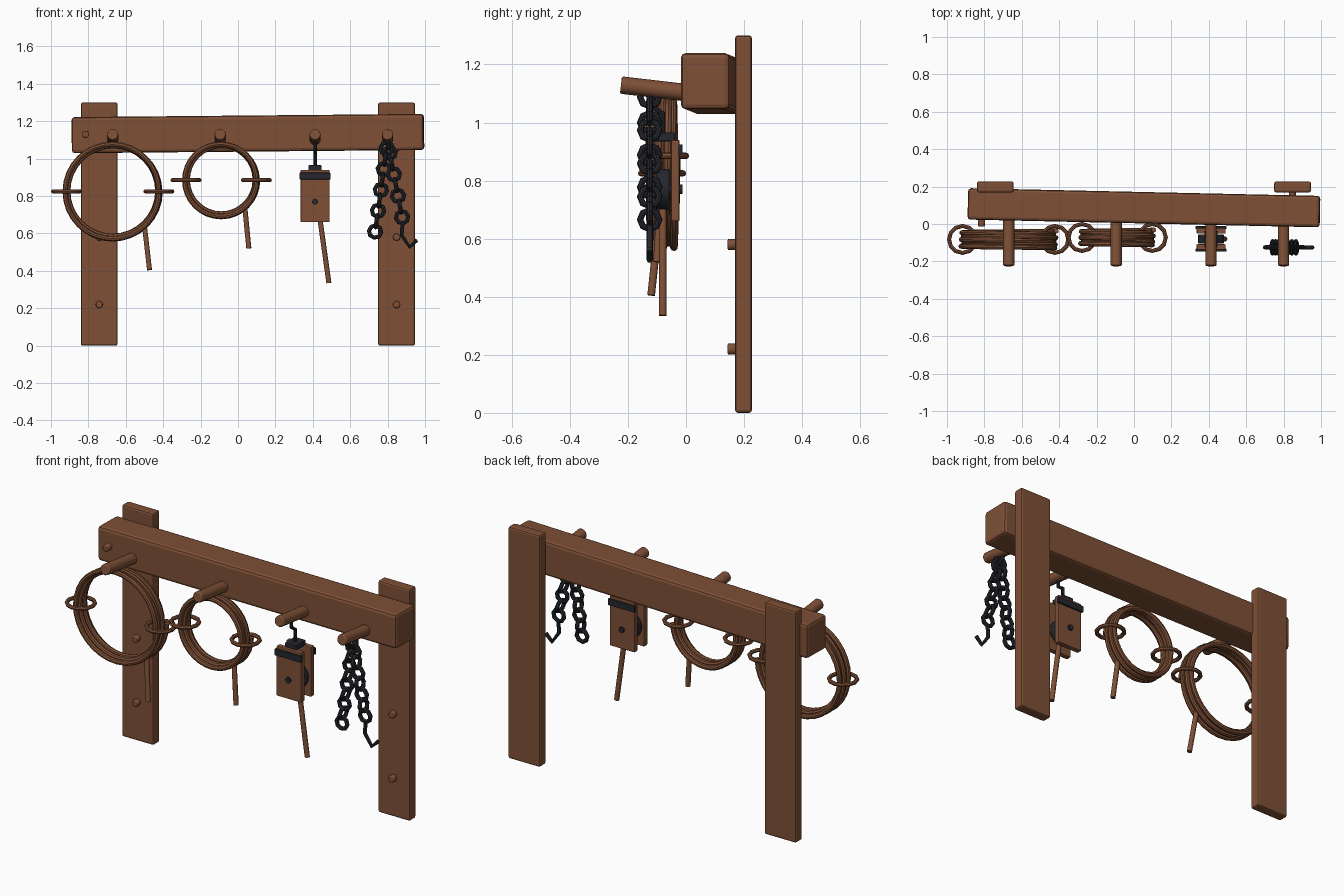
import bpy, math
from mathutils import Vector

old = bpy.data.objects.get("Cube")
if old:
    bpy.data.objects.remove(old, do_unlink=True)


def material(name, rgb):
    m = bpy.data.materials.new(name)
    m.use_nodes = True
    m.diffuse_color = (*rgb, 1)
    m.node_tree.nodes["Principled BSDF"].inputs["Base Color"].default_value = (*rgb, 1)
    return m


brown = material("brown wood and rope", (0.21, 0.08, 0.037))
iron = material("dark iron", (0.018, 0.02, 0.026))


def finish(name, mat, smooth=True):
    ob = bpy.context.object
    ob.name = name
    ob.data.materials.clear()
    ob.data.materials.append(mat)
    if smooth:
        bpy.ops.object.shade_smooth_by_angle(angle=math.radians(40))
    return ob


def box(name, centre, size, mat, bevel=0.0, rot=(0, 0, 0)):
    bpy.ops.mesh.primitive_cube_add(size=1, location=centre, rotation=rot)
    ob = finish(name, mat, False)
    ob.scale = size
    bpy.ops.object.transform_apply(location=False, rotation=False, scale=True)
    if bevel:
        mod = ob.modifiers.new("worn edges", "BEVEL")
        mod.width, mod.segments = bevel, 2
    return ob


def rod(name, a, b, r, mat, sides=12, bevel=0.0):
    a, b = Vector(a), Vector(b)
    bpy.ops.mesh.primitive_cylinder_add(vertices=sides, radius=r, depth=(b - a).length,
                                        location=(a + b) / 2)
    ob = finish(name, mat)
    ob.rotation_euler = (b - a).to_track_quat("Z", "Y").to_euler()
    if bevel:
        mod = ob.modifiers.new("soft ends", "BEVEL")
        mod.width, mod.segments = bevel, 2
        mod.limit_method = "ANGLE"
    return ob


def tube(name, points, r, mat):
    data = bpy.data.curves.new(name, "CURVE")
    data.dimensions = "3D"
    data.bevel_depth, data.bevel_resolution = r, 2
    data.use_fill_caps = True
    line = data.splines.new("POLY")
    line.points.add(len(points) - 1)
    for p, co in zip(line.points, points):
        p.co = (*co, 1)
    ob = bpy.data.objects.new(name, data)
    bpy.context.collection.objects.link(ob)
    bpy.ops.object.select_all(action="DESELECT")
    ob.select_set(True)
    bpy.context.view_layer.objects.active = ob
    bpy.ops.object.convert(target="MESH")
    return finish(name, mat)


def ring(name, centre, major, minor, mat, rot=(0, 0, 0), sides=10):
    bpy.ops.mesh.primitive_torus_add(location=centre, rotation=rot, major_radius=major,
                                     minor_radius=minor, major_segments=sides, minor_segments=8)
    return finish(name, mat)


# Frame: two posts and a slightly crooked beam
for side, x in (("right", -0.742), ("left", 0.848)):
    box(side + "_post", (x, 0.198, 0.65), (0.197, 0.058, 1.3), brown, 0.01)
    for i, z in enumerate((0.22, 0.58)):
        rod(f"{side}_post_peg_{i}", (x, 0.143, z), (x, 0.18, z), 0.02, brown, 10, 0.005)
box("beam", (0.053, 0.087, 1.134), (1.882, 0.168, 0.193), brown, 0.016, (0, -0.009, -0.022))
rod("beam_peg", (-0.815, -0.013, 1.13), (-0.815, 0.04, 1.13), 0.02, brown, 10, 0.005)

# Hanging pegs
for i, x in enumerate((-0.67, -0.095, 0.412, 0.8)):
    rod(f"hanging_peg_{i}", (x, -0.224, 1.129), (x, 0.06, 1.096), 0.03, brown, 12, 0.006)


# Rope coils: a wound helix, two bindings and a loose tail
def coil(name, x, z, radius, y_front, y_back, tail):
    turns, steps = 5, 32
    pts = []
    for i in range(turns * steps + 1):
        t = i / (turns * steps)
        a = math.tau * i / steps
        r = radius + 0.008 * math.sin(math.tau * t * 2.3)
        pts.append((x + r * math.cos(a), y_front + (y_back - y_front) * t, z + r * math.sin(a)))
    tube(name, pts, 0.0135, brown)
    for s in (-1, 1):
        ring(f"{name}_binding_{s}", (x + s * radius, (y_front + y_back) / 2, z), 0.072, 0.011, brown, sides=12)
    rod(name + "_tail", *tail, 0.0135, brown)


coil("large_coil", -0.67, 0.825, 0.247, -0.128, -0.037,
     ((-0.5, -0.095, 0.64), (-0.473, -0.12, 0.405)))
coil("small_coil", -0.09, 0.885, 0.188, -0.112, -0.032,
     ((0.035, -0.085, 0.755), (0.058, -0.1, 0.52)))

# Pulley: cheeks, straps, sheave, axle, hook and rope
px, py = 0.412, -0.08
for side, s in (("front", -1), ("back", 1)):
    box(side + "_cheek", (px, py + s * 0.043, 0.8), (0.155, 0.03, 0.28), brown, 0.005)
    box(side + "_strap", (px, py + s * 0.06, 0.907), (0.166, 0.016, 0.036), iron, 0.003)
rod("sheave", (px, py - 0.024, 0.77), (px, py + 0.024, 0.77), 0.07, iron, 20, 0.006)
rod("axle", (px, py - 0.068, 0.77), (px, py + 0.068, 0.77), 0.016, iron, 12)
box("pulley_head", (px, py, 0.95), (0.07, 0.085, 0.03), iron, 0.004)
tube("pulley_hook", [(px, py - 0.035, 1.09), (px, py - 0.035, 1.055), (px, py, 1.03), (px, py, 0.95)],
     0.0095, iron)
rod("pulley_rope", (0.435, py, 0.7), (0.486, py, 0.335), 0.0135, brown)


# Chain: two strands of alternating links, one ending in a hook
def strand(name, start, end, count, first_flat):
    for i in range(count):
        p = Vector(start).lerp(Vector(end), i / (count - 1))
        flat = (i % 2 == 0) == first_flat
        lean = math.atan2(start[0] - end[0], start[2] - end[2])
        rot = (math.pi / 2, lean, 0) if flat else (0, math.pi / 2 + lean, 0)
        ring(f"{name}_link_{i}", p, 0.033, 0.0115, iron, rot, 8)


cy = -0.125
strand("right_chain", (0.795, cy, 1.055), (0.733, cy, 0.61), 9, True)
strand("left_chain", (0.8, cy, 1.088), (0.877, cy, 0.687), 8, False)
tube("chain_hook", [(0.88, cy, 0.66), (0.875, cy, 0.59), (0.918, cy, 0.527), (0.957, cy, 0.565)],
     0.0105, iron)
